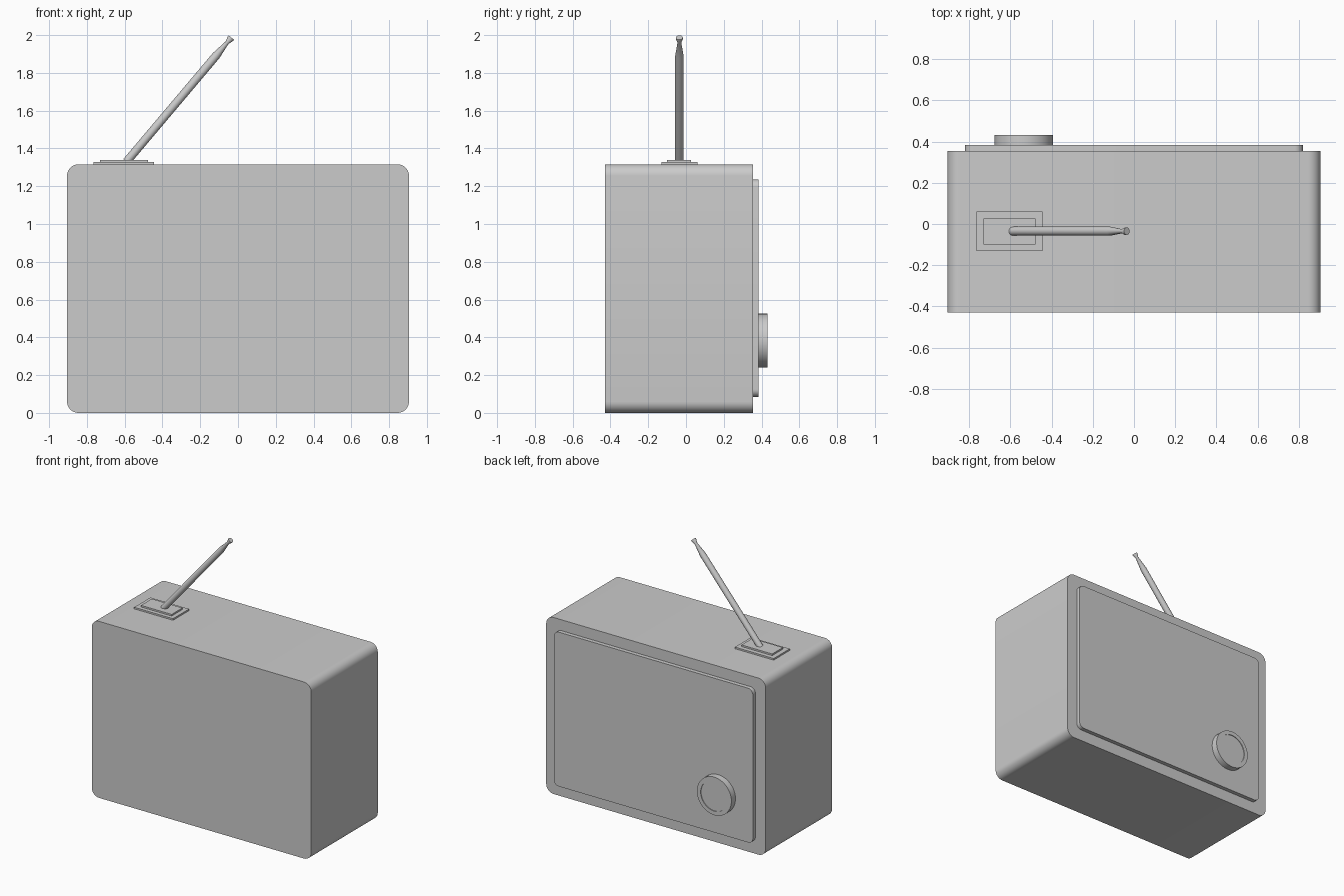
import bpy, bmesh, math
from mathutils import Vector

if "Cube" in bpy.data.objects:
    bpy.data.objects.remove(bpy.data.objects["Cube"])


def finish(name, bm):
    bmesh.ops.recalc_face_normals(bm, faces=bm.faces)
    mesh = bpy.data.meshes.new(name)
    bm.to_mesh(mesh)
    bm.free()
    ob = bpy.data.objects.new(name, mesh)
    bpy.context.collection.objects.link(ob)
    bpy.ops.object.select_all(action='DESELECT')
    ob.select_set(True)
    bpy.context.view_layer.objects.active = ob
    bpy.ops.object.shade_smooth_by_angle(angle=math.radians(30))
    return ob


def rounded_slab(name, half_w, z0, z1, y0, y1, r, steps=8):
    """Rounded rectangle in XZ, extruded along Y."""
    bm = bmesh.new()
    corners = [(half_w - r, z1 - r), (r - half_w, z1 - r),
               (r - half_w, z0 + r), (half_w - r, z0 + r)]
    verts = []
    for q, (cx, cz) in enumerate(corners):
        for i in range(steps + 1):
            a = math.pi / 2 * (q + i / steps)
            verts.append(bm.verts.new((cx + r * math.cos(a), y0, cz + r * math.sin(a))))
    face = bm.faces.new(verts)
    new = bmesh.ops.extrude_face_region(bm, geom=[face], use_keep_orig=True)['geom']
    moved = [v for v in new if isinstance(v, bmesh.types.BMVert)]
    bmesh.ops.translate(bm, verts=moved, vec=(0, y1 - y0, 0))
    return finish(name, bm)


def box(name, x0, x1, y0, y1, z0, z1):
    bm = bmesh.new()
    bmesh.ops.create_cube(bm, size=1)
    bmesh.ops.scale(bm, verts=bm.verts, vec=(x1 - x0, y1 - y0, z1 - z0))
    bmesh.ops.translate(bm, verts=bm.verts,
                        vec=((x0 + x1) / 2, (y0 + y1) / 2, (z0 + z1) / 2))
    return finish(name, bm)


def turned(name, start, axis, profile, sides):
    """Capped solid of revolution; profile = (distance along axis, radius)."""
    bm = bmesh.new()
    rot = Vector(axis).to_track_quat('Z', 'Y')
    rings = []
    for d, r in profile:
        rings.append([bm.verts.new(Vector(start) + rot @ Vector(
            (r * math.cos(2 * math.pi * i / sides),
             r * math.sin(2 * math.pi * i / sides), d))) for i in range(sides)])
    for a, b in zip(rings, rings[1:]):
        for i in range(sides):
            j = (i + 1) % sides
            bm.faces.new((a[i], a[j], b[j], b[i]))
    bm.faces.new(rings[0])
    bm.faces.new(rings[-1])
    return finish(name, bm)


# Cabinet and raised face panel
rounded_slab("cabinet", 0.905, 0, 1.316, -0.43, 0.354, 0.06)
rounded_slab("face_panel", 0.82, 0.085, 1.235, 0.35, 0.384, 0.04)

# Tuning knob with a shallow inset face
turned("tuning_knob", (-0.535, 0.38, 0.383), (0, 1, 0),
       [(0, 0.142), (0.052, 0.142), (0.052, 0.112), (0.047, 0.112)], 48)

# Stepped antenna base
box("antenna_base_lower", -0.765, -0.445, -0.13, 0.06, 1.31, 1.328)
box("antenna_base_upper", -0.73, -0.477, -0.10, 0.027, 1.32, 1.34)

# Slanted antenna with narrow neck and flared tip
foot, tip = Vector((-0.59, -0.035, 1.33)), Vector((-0.035, -0.035, 1.987))
length = (tip - foot).length
turned("antenna", foot, tip - foot,
       [(0, 0.022), (length - 0.125, 0.022), (length - 0.035, 0.01),
        (length - 0.006, 0.019), (length, 0.018)], 20)
